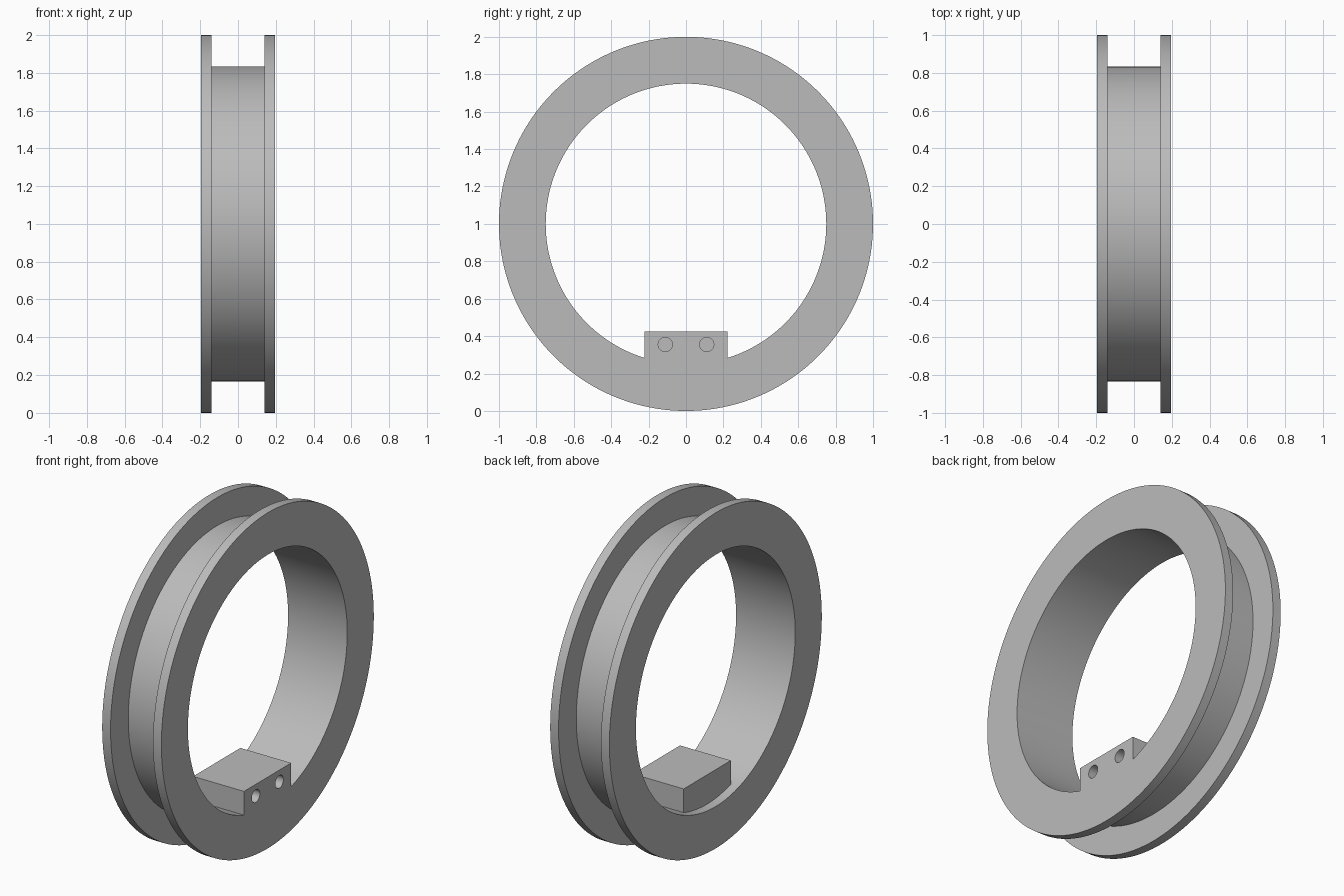
import bpy, bmesh, math
from mathutils import Matrix, Vector

if "Cube" in bpy.data.objects:
    bpy.data.objects.remove(bpy.data.objects["Cube"])

HALF_W, GROOVE = 0.195, 0.14          # half width, half groove width
R_OUT, R_HUB, R_IN = 1.0, 0.833, 0.75
CENTRE = Vector((0, 0, 1))

grey = bpy.data.materials.new("plain grey")
grey.diffuse_color = (0.5, 0.5, 0.5, 1)
grey.use_nodes = True
grey.node_tree.nodes["Principled BSDF"].inputs["Base Color"].default_value = grey.diffuse_color


def finish(bm, name):
    bmesh.ops.recalc_face_normals(bm, faces=bm.faces)
    me = bpy.data.meshes.new(name)
    bm.to_mesh(me)
    bm.free()
    ob = bpy.data.objects.new(name, me)
    bpy.context.collection.objects.link(ob)
    me.materials.append(grey)
    return ob


def combine(target, tool, operation):
    mod = target.modifiers.new(tool.name, 'BOOLEAN')
    mod.operation, mod.object, mod.solver = operation, tool, 'EXACT'
    bpy.context.view_layer.objects.active = target
    bpy.ops.object.modifier_apply(modifier=mod.name)
    bpy.data.objects.remove(tool)


# Grooved ring: channel section spun around the x axis
section = [(-HALF_W, R_IN), (-HALF_W, R_OUT), (-GROOVE, R_OUT), (-GROOVE, R_HUB),
           (GROOVE, R_HUB), (GROOVE, R_OUT), (HALF_W, R_OUT), (HALF_W, R_IN)]
bm = bmesh.new()
verts = [bm.verts.new((x, 0, 1 + r)) for x, r in section]
edges = [bm.edges.new((a, b)) for a, b in zip(verts, verts[1:] + verts[:1])]
bmesh.ops.spin(bm, geom=verts + edges, cent=CENTRE, axis=(1, 0, 0),
               angle=2 * math.pi, steps=160, use_merge=True)
bmesh.ops.remove_doubles(bm, verts=bm.verts, dist=1e-5)
ring = finish(bm, "grooved_ring")

# Mounting block: flush with the right flange, stops at the left flange
bm = bmesh.new()
length = HALF_W + GROOVE
bmesh.ops.create_cube(bm, size=1, matrix=Matrix.Translation(
    ((HALF_W - GROOVE) / 2, 0, 0.325)) @ Matrix.Diagonal((length, 0.444, 0.2, 1)))
block = finish(bm, "mounting_block")
combine(ring, block, 'UNION')

# Two blind screw holes in the right face of the block
for side in (-1, 1):
    bm = bmesh.new()
    bmesh.ops.create_cone(bm, cap_ends=True, segments=32, radius1=0.038, radius2=0.038,
                          depth=0.4, matrix=Matrix.Translation((HALF_W, side * 0.111, 0.355))
                          @ Matrix.Rotation(math.pi / 2, 4, 'Y'))
    combine(ring, finish(bm, "hole_cutter"), 'DIFFERENCE')

# Smooth curved walls, sharp rims
bpy.ops.object.select_all(action='DESELECT')
ring.select_set(True)
bpy.context.view_layer.objects.active = ring
bpy.ops.object.shade_smooth_by_angle(angle=math.radians(30))
